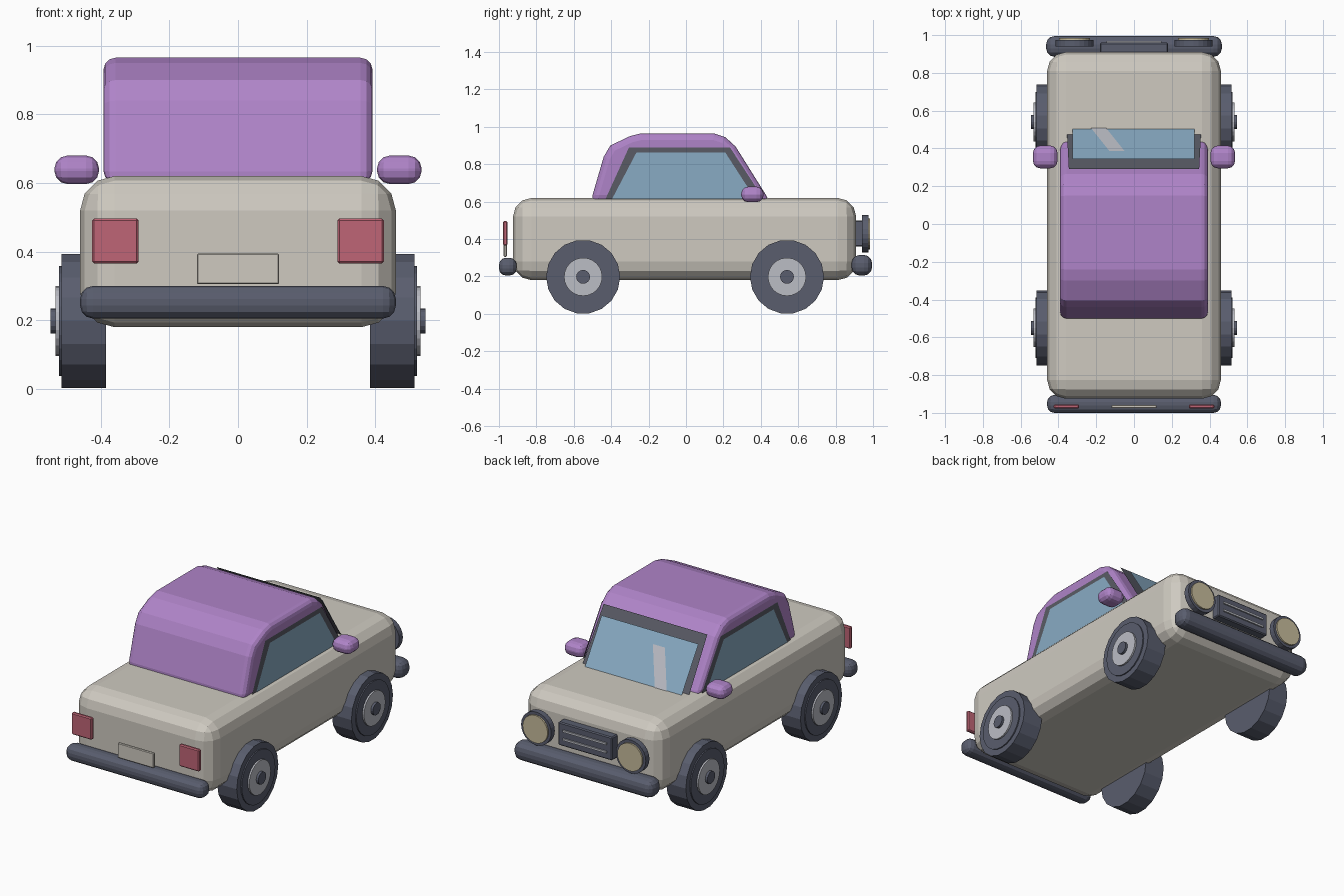
import bpy, math
from mathutils import Vector

cube = bpy.data.objects.get("Cube")
if cube:
    bpy.data.objects.remove(cube, do_unlink=True)


def material(name, r, g, b):
    m = bpy.data.materials.new(name)
    m.use_nodes = True
    m.diffuse_color = (r, g, b, 1)
    m.node_tree.nodes["Principled BSDF"].inputs["Base Color"].default_value = (r, g, b, 1)
    return m


CREAM = material("cream paint", .62, .59, .53)
PURPLE = material("purple paint", .43, .23, .58)
SLATE = material("slate rubber", .10, .11, .155)
TRIM = material("dark window trim", .10, .105, .13)
GLASS = material("blue glass", .25, .41, .55)
RED = material("red lamp", .52, .13, .18)
SILVER = material("silver metal", .50, .51, .56)
LENS = material("warm lamp lens", .57, .50, .33)


def mesh_object(name, verts, faces, mat):
    me = bpy.data.meshes.new(name)
    me.from_pydata(verts, [], faces)
    me.materials.append(mat)
    ob = bpy.data.objects.new(name, me)
    bpy.context.collection.objects.link(ob)
    return ob


def bevel(ob, width, segments, angle=30):
    mod = ob.modifiers.new("rounded edges", "BEVEL")
    mod.width = width
    mod.segments = segments
    mod.limit_method = "ANGLE"
    mod.angle_limit = math.radians(angle)


def box(name, mat, xs, ys, zs, round_by=0, segments=3):
    """Box between the given limits on each axis."""
    bpy.ops.mesh.primitive_cube_add(size=1)
    ob = bpy.context.object
    ob.name = name
    lims = (xs, ys, zs)
    for v in ob.data.vertices:
        v.co = Vector([lims[i][0] if v.co[i] < 0 else lims[i][1] for i in range(3)])
    ob.data.materials.append(mat)
    if round_by:
        bevel(ob, round_by, segments)
    return ob


def disc(name, mat, radius, start, end, centre, axis, sides):
    """Cylinder along x or y from start to end."""
    mid = (start + end) / 2
    loc = (mid, *centre) if axis == "x" else (centre[0], mid, centre[1])
    rot = (0, math.pi / 2, 0) if axis == "x" else (math.pi / 2, 0, 0)
    bpy.ops.mesh.primitive_cylinder_add(vertices=sides, radius=radius,
                                        depth=abs(end - start), location=loc, rotation=rot)
    ob = bpy.context.object
    ob.name = name
    ob.data.materials.append(mat)
    return ob


def sheet(name, mat, points):
    return mesh_object(name, points, [tuple(range(len(points)))], mat)


# Lower body
box("body", CREAM, (-.46, .46), (-.925, .91), (.18, .62), .1, 3)

# Cabin: side profile extruded across the car
profile = [(-.51, .6), (-.44, .84), (-.405, .9), (-.3, .95), (-.24, .965),
           (.15, .965), (.21, .945), (.265, .895), (.45, .6)]
n = len(profile)
verts = [(x, y, z) for x in (-.392, .392) for y, z in profile]
faces = [tuple(range(n))[::-1], tuple(range(n, 2 * n))]
faces += [(i, (i + 1) % n, n + (i + 1) % n, n + i) for i in range(n)]
cabin = mesh_object("cabin", verts, faces, PURPLE)
bevel(cabin, .035, 3, 60)

# Side windows: trim sheet with glass just outside it
side_trim = [(-.43, .615), (-.305, .89), (.235, .89), (.415, .615)]
side_glass = [(-.395, .615), (-.265, .863), (.21, .863), (.37, .615)]
for s, side in ((1, "left"), (-1, "right")):
    for label, mat, x, pts in (("trim", TRIM, .395, side_trim), ("glass", GLASS, .398, side_glass)):
        pts = pts[::-s]
        sheet(f"{side}_window_{label}", mat, [(s * x, y, z) for y, z in pts][::-1])

# Windscreen: sloping sheets standing just ahead of the cabin
SLOPE = .64


def screen_point(x, z, base):
    return (x, base - (z - .62) * SLOPE, z)


def screen(name, mat, corners, base):
    sheet(name, mat, [screen_point(x, z, base) for x, z in corners])


screen("windscreen_trim", TRIM, [(.355, .6), (-.355, .6), (-.345, .909), (.345, .909)], .475)
screen("windscreen_glass", GLASS, [(.32, .6), (-.325, .6), (-.325, .868), (.32, .868)], .504)
screen("windscreen_glint", SILVER, [(-.15, .615), (-.23, .615), (-.13, .81), (-.05, .81)], .508)

# Bumpers
box("rear_bumper", SLATE, (-.46, .46), (-1, -.905), (.205, .3), .038, 3)
box("front_bumper", SLATE, (-.465, .465), (.885, .995), (.205, .315), .044, 3)

# Grille, its bars and the rear plate
box("grille", SLATE, (-.18, .18), (.9, .96), (.36, .5), .006, 1)
for i, z in enumerate((.405, .455)):
    box(f"grille_bar_{i + 1}", SILVER, (-.145, .145), (.955, .968), (z - .006, z + .006))
box("rear_plate", CREAM, (-.12, .12), (-.975, -.958), (.305, .395), .004, 1)

# Parts that repeat on both sides
for s, side in ((1, "left"), (-1, "right")):
    disc(f"{side}_headlight_rim", SLATE, .1, .94, .975, (s * .315, .428), "y", 24)
    disc(f"{side}_headlight_lens", LENS, .083, .96, .985, (s * .315, .428), "y", 24)
    xs = sorted((s * .29, s * .425))
    box(f"{side}_tail_lamp", RED, xs, (-.978, -.955), (.365, .497), .006, 1)
    xs = sorted((s * .405, s * .535))
    box(f"{side}_mirror", PURPLE, xs, (.295, .415), (.597, .68), .038, 3)
    for y, end in ((-.55, "rear"), (.54, "front")):
        for part, mat, r, a, b, sides in (("tyre", SLATE, .198, .385, .515, 18),
                                          ("tyre_wall", SLATE, .16, .5, .522, 24),
                                          ("rim", SILVER, .102, .5, .532, 24),
                                          ("hub", SLATE, .037, .5, .546, 16)):
            disc(f"{end}_{side}_{part}", mat, r, s * a, s * b, (y, .198), "x", sides)
